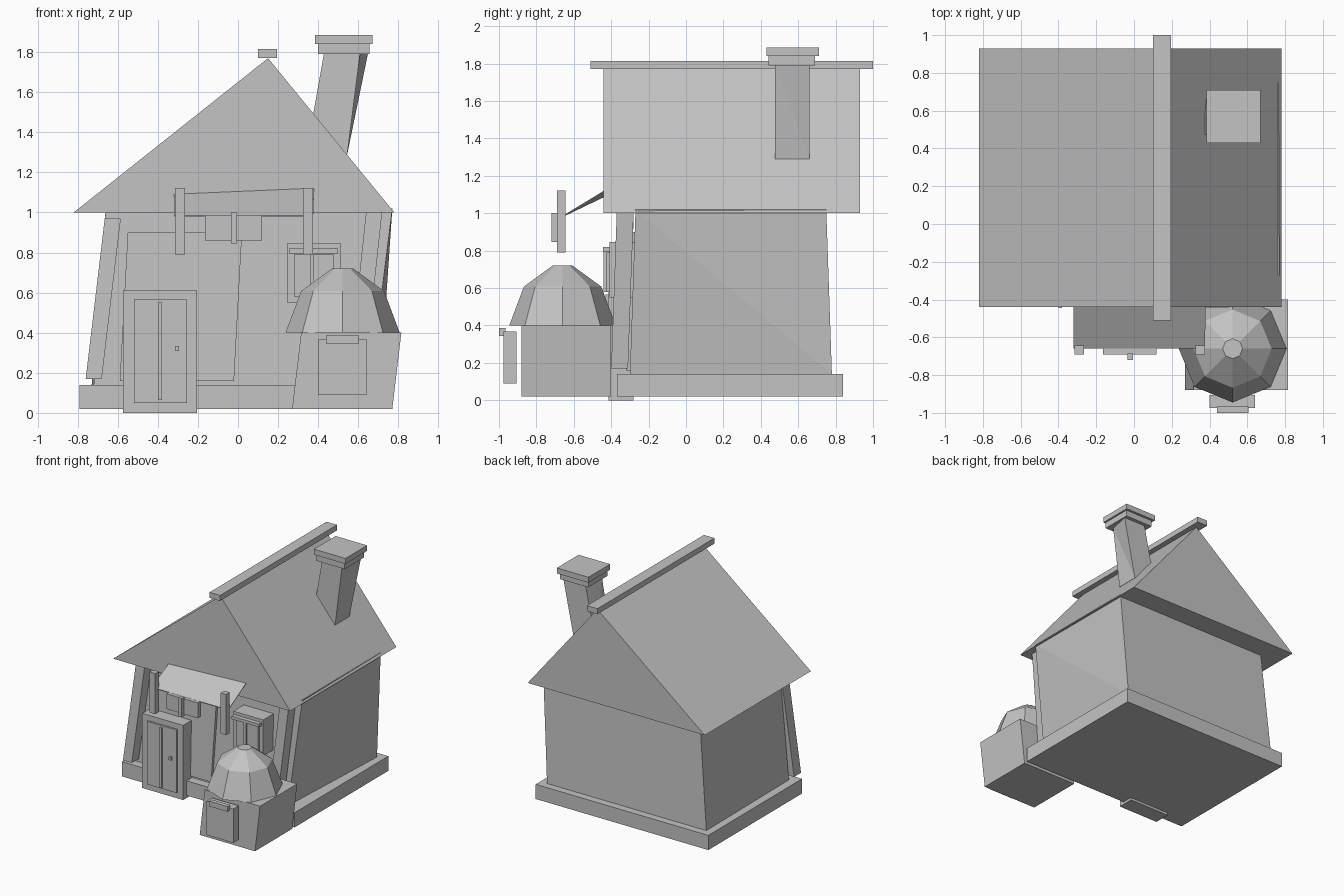
import bpy
import bmesh
import math

cube = bpy.data.objects.get("Cube")
if cube:
    bpy.data.objects.remove(cube)

# One plain clay colour
clay = bpy.data.materials.new("clay grey")
clay.use_nodes = True
GREY = (0.55, 0.55, 0.55, 1)
clay.diffuse_color = GREY
clay.node_tree.nodes["Principled BSDF"].inputs["Base Color"].default_value = GREY


def finish(name, bm):
    bmesh.ops.recalc_face_normals(bm, faces=bm.faces)
    mesh = bpy.data.meshes.new(name)
    bm.to_mesh(mesh)
    bm.free()
    mesh.materials.append(clay)
    obj = bpy.data.objects.new(name, mesh)
    bpy.context.collection.objects.link(obj)
    return obj


def loft(name, rings, split=False):
    """Skin a list of rings that have equal point counts, with capped ends."""
    bm = bmesh.new()
    loops = [[bm.verts.new(p) for p in ring] for ring in rings]
    n = len(loops[0])
    for low, high in zip(loops, loops[1:]):
        for i in range(n):
            j = (i + 1) % n
            bm.faces.new((low[i], low[j], high[j], high[i]))
    if split:
        bmesh.ops.triangulate(bm, faces=bm.faces[:])
    bm.faces.new(loops[0])
    bm.faces.new(loops[-1])
    return finish(name, bm)


def rect(x, y, z):
    return [(x[0], y[0], z), (x[1], y[0], z), (x[1], y[1], z), (x[0], y[1], z)]


def box(name, x, y, z, lean=(0, 0)):
    """Box between ranges; its top is shifted by lean."""
    top_x = [v + lean[0] for v in x]
    top_y = [v + lean[1] for v in y]
    return loft(name, [rect(x, y, z[0]), rect(top_x, top_y, z[1])])


# House body
box("foundation", (-0.79, 0.77), (-0.37, 0.84), (0.02, 0.14))
loft("walls", [
    [(-0.72, -0.30, 0.14), (0.66, -0.30, 0.14), (0.71, 0.78, 0.14), (-0.73, 0.78, 0.14)],
    [(-0.66, -0.27, 1.02), (0.77, -0.27, 1.02), (0.765, 0.75, 1.02), (-0.65, 0.75, 1.02)],
], split=True)
box("wall_panel", (-0.59, -0.02), (-0.32, -0.25), (0.16, 0.90), (0.04, 0.02))
box("left_corner_post", (-0.76, -0.68), (-0.40, -0.31), (0.17, 0.97), (0.095, 0.03))
box("right_corner_post", (0.55, 0.63), (-0.40, -0.31), (0.17, 1.01), (0.09, 0.03))

# Gabled roof
gable = [(-0.82, 1.0), (0.78, 1.0), (0.15, 1.77)]
loft("roof", [[(x, y, z) for x, z in gable] for y in (-0.44, 0.93)])
box("ridge_beam", (0.10, 0.195), (-0.51, 1.0), (1.77, 1.815))

# Twisted chimney
loft("chimney_shaft", [
    rect((0.34, 0.545), (0.475, 0.66), 1.29),
    [(0.43, 0.475, 1.80), (0.61, 0.475, 1.80), (0.65, 0.66, 1.80), (0.45, 0.66, 1.80)],
], split=True)
box("chimney_collar", (0.40, 0.655), (0.44, 0.69), (1.79, 1.84))
box("chimney_cap", (0.385, 0.67), (0.43, 0.71), (1.84, 1.885))

# Door
box("door_frame", (-0.575, -0.205), (-0.415, -0.28), (0.0, 0.61))
box("door_leaf", (-0.52, -0.255), (-0.43, -0.40), (0.05, 0.565))
box("door_strip", (-0.40, -0.38), (-0.445, -0.42), (0.065, 0.55))
box("door_knob", (-0.315, -0.295), (-0.445, -0.42), (0.31, 0.335))

# Window
box("window_frame", (0.245, 0.515), (-0.41, -0.27), (0.55, 0.845))
box("window_pane", (0.28, 0.48), (-0.425, -0.40), (0.58, 0.79))
box("window_mullion", (0.36, 0.38), (-0.44, -0.41), (0.58, 0.81))
box("window_top_bar", (0.255, 0.50), (-0.445, -0.405), (0.795, 0.82))

# Awning with hanging posts and sign
loft("awning", [
    [(-0.32, -0.66, 0.98 + t), (0.375, -0.66, 0.98 + t),
     (0.38, -0.43, 1.12 + t), (-0.32, -0.43, 1.09 + t)]
    for t in (0, 0.006)
])
for side, x in (("left", -0.315), ("right", 0.325)):
    box(side + "_awning_post", (x, x + 0.05), (-0.69, -0.643), (0.79, 1.122))
box("sign_board", (-0.165, 0.12), (-0.69, -0.65), (0.86, 0.985))
box("sign_strap", (-0.035, -0.005), (-0.72, -0.685), (0.845, 1.0))

# Outdoor oven
box("oven_base", (0.27, 0.77), (-0.88, -0.40), (0.02, 0.40), (0.045, 0))
loft("oven_dome", [
    [(0.522 + r * math.cos(i * math.pi / 4), -0.66 + r * math.sin(i * math.pi / 4), z)
     for i in range(8)]
    for r, z in ((0.285, 0.40), (0.207, 0.608), (0.053, 0.72))
])
box("oven_door", (0.40, 0.64), (-0.975, -0.905), (0.09, 0.367))
box("oven_handle", (0.44, 0.605), (-1.0, -0.965), (0.345, 0.387))
